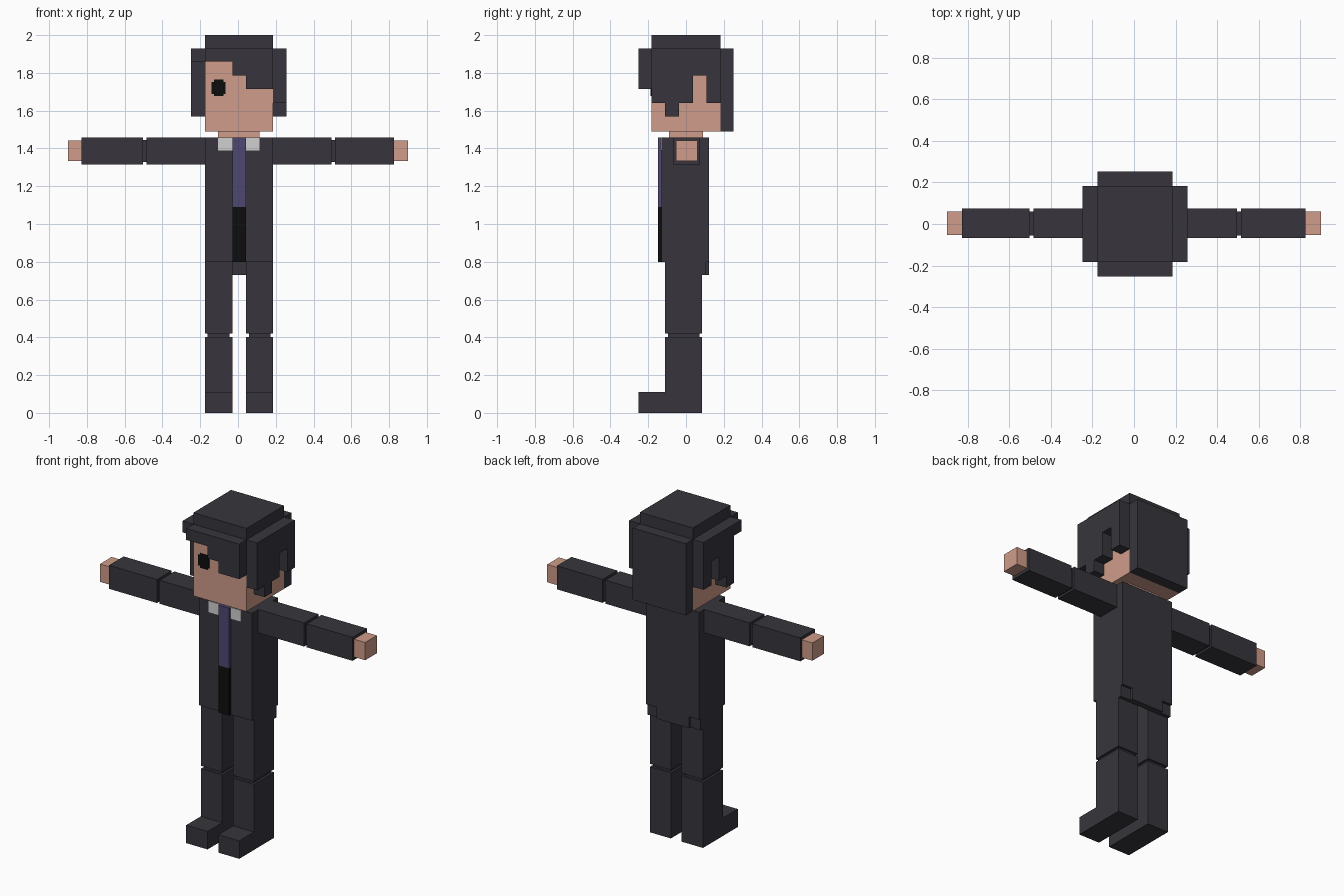
import bpy, bmesh

if "Cube" in bpy.data.objects:
    bpy.data.objects.remove(bpy.data.objects["Cube"])


def material(name, rgb):
    """Flat colour from 0-255 sRGB values, stored as linear."""
    m = bpy.data.materials.new(name)
    m.diffuse_color = [((c / 255 + 0.055) / 1.055) ** 2.4 for c in rgb] + [1]
    m.use_nodes = True
    m.node_tree.nodes["Principled BSDF"].inputs["Base Color"].default_value = m.diffuse_color
    return m


CHARCOAL = material("charcoal", (55, 53, 60))
SKIN = material("skin", (207, 156, 138))
PURPLE = material("purple", (78, 71, 114))
BLACK = material("black", (13, 13, 14))
WHITE = material("collar_grey", (208, 208, 208))


def finish(name, bm, mat):
    bmesh.ops.recalc_face_normals(bm, faces=bm.faces)
    me = bpy.data.meshes.new(name)
    bm.to_mesh(me)
    bm.free()
    me.materials.append(mat)
    ob = bpy.data.objects.new(name, me)
    bpy.context.collection.objects.link(ob)
    return ob


def prism(name, outline, axis, lo, hi, mat):
    """Extrude a 2D outline (h, z) along x or y between lo and hi."""
    bm = bmesh.new()
    put = (lambda h, z, d: (d, h, z)) if axis == "x" else (lambda h, z, d: (h, d, z))
    face = bm.faces.new([bm.verts.new(put(h, z, lo)) for h, z in outline])
    new = bmesh.ops.extrude_face_region(bm, geom=[face])["geom"]
    shift = (hi - lo, 0, 0) if axis == "x" else (0, hi - lo, 0)
    bmesh.ops.translate(bm, vec=shift, verts=[v for v in new if isinstance(v, bmesh.types.BMVert)])
    return finish(name, bm, mat)


def box(name, x, y, z, mat):
    return prism(name, [(x[0], z[0]), (x[1], z[0]), (x[1], z[1]), (x[0], z[1])], "y", y[0], y[1], mat)


def hair_panel(name, top, edges, drops, axis, lo, hi):
    """Hair slab with a stepped lower edge: one drop height per column."""
    outline = [(edges[-1], top), (edges[0], top)]
    for i, z in enumerate(drops):
        for h in (edges[i], edges[i + 1]):
            if outline[-1] != (h, z):
                outline.append((h, z))
    return prism(name, outline, axis, lo, hi, CHARCOAL)


L, R = -0.175, 0.185      # body sides
MID = (L + R) / 2

# Head, neck and eye
box("head", (L, R), (-0.183, 0.183), (1.49, 1.93), SKIN)
box("neck", (-0.105, 0.115), (-0.09, 0.09), (1.455, 1.49), SKIN)
e = 0.012
x0, x1, z0, z1 = -0.14, -0.065, 1.677, 1.765
eye = [(x0 + e, z0), (x1 - e, z0), (x1 - e, z0 + e), (x1, z0 + e), (x1, z1 - e), (x1 - e, z1 - e),
       (x1 - e, z1), (x0 + e, z1), (x0 + e, z1 - e), (x0, z1 - e), (x0, z0 + e), (x0 + e, z0 + e)]
prism("eye", eye, "y", -0.187, -0.182, BLACK)

# Hair: cap, back, fringe and the two sides with ear openings
box("hair_cap", (L, R), (-0.183, 0.183), (1.93, 2.0), CHARCOAL)
box("hair_back", (L, R), (0.183, 0.252), (1.49, 1.93), CHARCOAL)
hair_panel("hair_fringe", 1.93, (L, -0.03, 0.043, R), (1.86, 1.785, 1.715), "y", -0.252, -0.183)
cols = (-0.183, -0.11, -0.037, 0.036, 0.109, 0.183)
hair_panel("hair_side_right", 1.93, cols, (1.64, 1.57, 1.64, 1.785, 1.64), "x", R, 0.258)
hair_panel("hair_side_left", 1.93, cols, (1.86, 1.57, 1.64, 1.785, 1.64), "x", -0.248, L)

# Jacket, with a tail hanging at the back
box("jacket", (L, R), (-0.13, 0.122), (0.80, 1.459), CHARCOAL)
box("jacket_tail", (-0.105, 0.115), (0.085, 0.122), (0.73, 0.80), CHARCOAL)
for side, x in (("left", (L, -0.105)), ("right", (0.115, R))):
    box("jacket_tail_" + side, x, (0.085, 0.107), (0.73, 0.80), CHARCOAL)

# Tie, shirt front below it and collar points
box("tie", (-0.03, 0.043), (-0.148, -0.13), (1.09, 1.459), PURPLE)
box("tie_lower", (-0.03, 0.043), (-0.148, -0.13), (0.80, 1.09), BLACK)
for side, x in (("left", (-0.105, -0.03)), ("right", (0.043, 0.115))):
    box("collar_" + side, x, (-0.134, -0.129), (1.39, 1.459), WHITE)

# Arms: two segments with a narrow elbow, then a hand
AY, AZ = (-0.068, 0.074), (1.315, 1.459)
for side, xs in (("left", (L, -0.484, -0.502, -0.828, -0.9)), ("right", (R, 0.496, 0.514, 0.825, 0.9))):
    span = [tuple(sorted(xs[i:i + 2])) for i in range(4)]
    box("upper_arm_" + side, span[0], AY, AZ, CHARCOAL)
    box("elbow_" + side, span[1], (-0.055, 0.061), (1.328, 1.446), CHARCOAL)
    box("forearm_" + side, span[2], AY, AZ, CHARCOAL)
    box("hand_" + side, span[3], (-0.053, 0.06), (1.333, 1.442), SKIN)

# Legs: thigh, narrow knee, and a shin with the shoe in one profile
shin = [(0.085, 0.0), (0.085, 0.402), (-0.11, 0.402), (-0.11, 0.11), (-0.252, 0.11), (-0.252, 0.0)]
for side, (a, b) in (("left", (L, -0.03)), ("right", (0.043, R))):
    box("thigh_" + side, (a, b), (-0.11, 0.085), (0.42, 0.80), CHARCOAL)
    box("knee_" + side, (a + 0.014, b - 0.014), (-0.096, 0.071), (0.402, 0.42), CHARCOAL)
    prism("shin_and_shoe_" + side, shin, "x", a, b, CHARCOAL)
